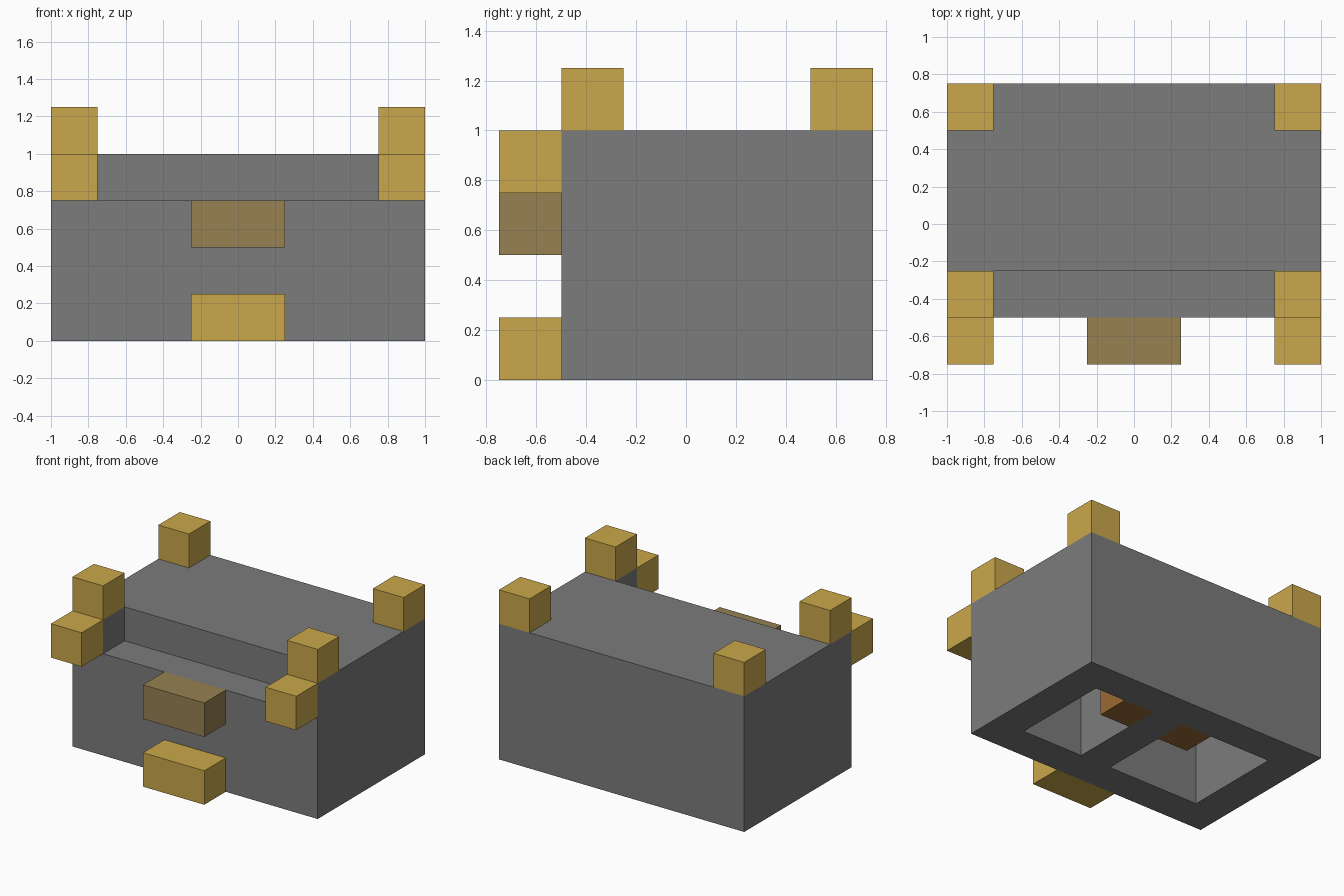
import bpy
import bmesh
from mathutils import Vector

default_cube = bpy.data.objects.get("Cube")
if default_cube:
    bpy.data.objects.remove(default_cube, do_unlink=True)


def make_material(name, rgb):
    mat = bpy.data.materials.new(name)
    mat.use_nodes = True
    mat.diffuse_color = (*rgb, 1)
    bsdf = mat.node_tree.nodes["Principled BSDF"]
    bsdf.inputs["Base Color"].default_value = (*rgb, 1)
    bsdf.inputs["Roughness"].default_value = 0.8
    return mat


grey = make_material("stone grey", (0.20, 0.20, 0.20))
gold = make_material("gold", (0.59, 0.39, 0.07))
brown = make_material("dull brown", (0.31, 0.22, 0.085))
rust = make_material("rust brown", (0.32, 0.145, 0.032))


def box(name, low, high, mat=None):
    """Axis-aligned box between two opposite corners."""
    low, high = Vector(low), Vector(high)
    bm = bmesh.new()
    bmesh.ops.create_cube(bm, size=1)
    bmesh.ops.scale(bm, vec=high - low, verts=bm.verts)
    bmesh.ops.translate(bm, vec=(low + high) / 2, verts=bm.verts)
    mesh = bpy.data.meshes.new(name)
    bm.to_mesh(mesh)
    bm.free()
    if mat:
        mesh.materials.append(mat)
    obj = bpy.data.objects.new(name, mesh)
    bpy.context.collection.objects.link(obj)
    return obj


def carve(target, low, high):
    """Subtract a box from the target and discard the cutter."""
    cutter = box("cutter", low, high)
    cutter.hide_render = True
    mod = target.modifiers.new("carve", "BOOLEAN")
    mod.operation = "DIFFERENCE"
    mod.solver = "EXACT"
    mod.object = cutter
    bpy.context.view_layer.update()
    graph = bpy.context.evaluated_depsgraph_get()
    result = bpy.data.meshes.new_from_object(target.evaluated_get(graph))
    target.modifiers.clear()
    target.data = result
    bpy.data.objects.remove(cutter, do_unlink=True)


# Main body with a step along the top front and two pockets underneath
body = box("body", (-1, -0.5, 0), (1, 0.75, 1), grey)
carve(body, (-0.75, -0.7, 0.75), (0.75, -0.25, 1.2))
carve(body, (0.25, -0.25, -0.2), (0.75, 0.5, 0.74))
carve(body, (-0.75, -0.25, -0.2), (0, 0.5, 0.74))

# Corner cubes, the same on both sides
for side, x in (("right", -1), ("left", 0.75)):
    for part, y, z in (("front_cube", -0.75, 0.75),
                       ("top_front_cube", -0.5, 1),
                       ("top_back_cube", 0.5, 1)):
        box(f"{side}_{part}", (x, y, z), (x + 0.25, y + 0.25, z + 0.25), gold)

# Blocks on the middle of the front
box("upper_front_block", (-0.25, -0.75, 0.5), (0.25, -0.5, 0.75), brown)
box("lower_front_block", (-0.25, -0.75, 0), (0.25, -0.5, 0.25), gold)

# Blocks inside the pockets, on either side of the divider
for side, x in (("right", -0.25), ("left", 0.25)):
    box(f"{side}_inner_block", (x, 0.25, 0), (x + 0.25, 0.5, 0.25), rust)
